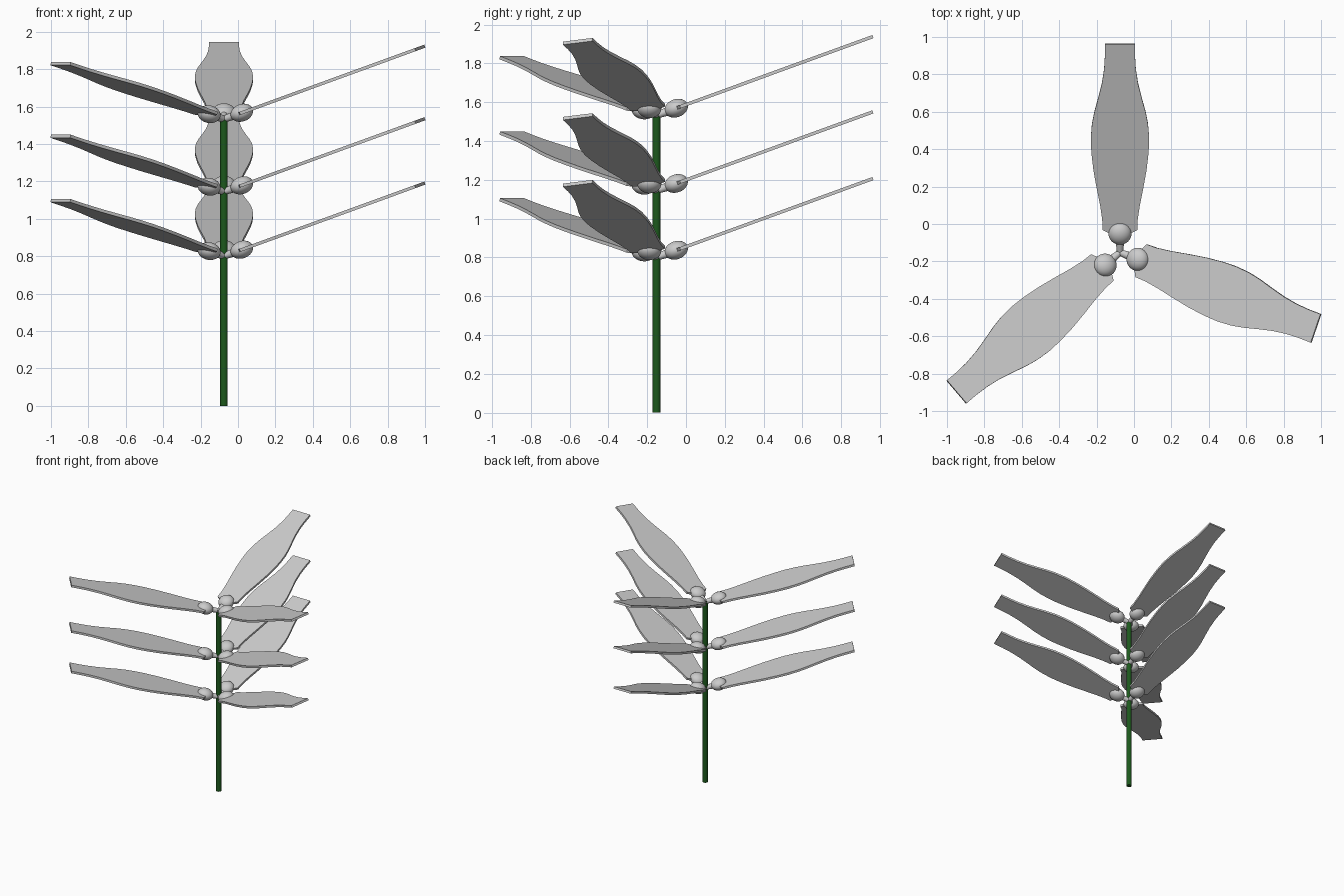
import bpy, bmesh
from math import radians
from mathutils import Matrix, Vector

if "Cube" in bpy.data.objects:
    bpy.data.objects.remove(bpy.data.objects["Cube"])

CX, CY = -0.075, -0.152          # stem axis
HUBS = [1.532, 1.144, 0.80]      # whorl heights


def finish(name, bm, matrix, smooth=True):
    bmesh.ops.recalc_face_normals(bm, faces=bm.faces)
    me = bpy.data.meshes.new(name)
    bm.to_mesh(me)
    bm.free()
    ob = bpy.data.objects.new(name, me)
    bpy.context.collection.objects.link(ob)
    ob.matrix_world = matrix
    if smooth:
        bpy.ops.object.select_all(action='DESELECT')
        bpy.context.view_layer.objects.active = ob
        ob.select_set(True)
        bpy.ops.object.shade_smooth_by_angle(angle=radians(35))
    return ob


def rot(deg, axis):
    return Matrix.Rotation(radians(deg), 4, axis)


# leaf outline: distance from stem, half width
OUTLINE = [(0.108, 0.05), (0.13, 0.093), (0.19, 0.095), (0.27, 0.106), (0.37, 0.125),
           (0.47, 0.142), (0.57, 0.153), (0.65, 0.156), (0.73, 0.15), (0.80, 0.137),
           (0.88, 0.116), (0.96, 0.097), (1.04, 0.085), (1.11, 0.081), (1.187, 0.081)]


def leaf(name, m, thick=0.017):
    bm = bmesh.new()
    rows = []
    for z in (-thick / 2, thick / 2):
        rows.append([[bm.verts.new((x, s * w, z)) for x, w in OUTLINE] for s in (-1, 1)])
    for a, b in rows:                                   # lower and upper faces
        for i in range(len(OUTLINE) - 1):
            bm.faces.new((a[i], a[i + 1], b[i + 1], b[i]))
    for s in (0, 1):                                    # side rims
        a, b = rows[0][s], rows[1][s]
        for i in range(len(OUTLINE) - 1):
            bm.faces.new((a[i], a[i + 1], b[i + 1], b[i]))
    for i in (0, -1):                                   # base and tip ends
        bm.faces.new((rows[0][0][i], rows[0][1][i], rows[1][1][i], rows[1][0][i]))
    finish(name, bm, m)


def bud(name, m):
    bm = bmesh.new()
    bmesh.ops.create_uvsphere(bm, u_segments=32, v_segments=16, radius=0.062)
    bmesh.ops.scale(bm, vec=(1, 1, 0.75), verts=bm.verts)
    bmesh.ops.translate(bm, vec=(0.108, 0, 0), verts=bm.verts)
    finish(name, bm, m)


def stalk(name, m):
    bm = bmesh.new()
    bmesh.ops.create_cone(bm, cap_ends=True, segments=24, radius1=0.016, radius2=0.024,
                          depth=0.09, matrix=Matrix.Translation((0.035, 0, 0)) @ rot(90, 'Y'))
    finish(name, bm, m)


# stem
bm = bmesh.new()
bmesh.ops.create_cone(bm, cap_ends=True, segments=32, radius1=0.02, radius2=0.02, depth=1.545)
stem = finish("stem", bm, Matrix.Translation((CX, CY, 1.545 / 2)))
mat = bpy.data.materials.new("stem_green")
mat.diffuse_color = (0.012, 0.1, 0.012, 1)
mat.use_nodes = True
mat.node_tree.nodes["Principled BSDF"].inputs["Base Color"].default_value = mat.diffuse_color
stem.data.materials.append(mat)

# three whorls of three tilted leaves
POSES = [rot(20, 'X') @ rot(90, 'Z'),
         rot(-20, 'Y') @ rot(-20, 'Z'),
         rot(-139.5, 'Z') @ rot(-14.5, 'Y')]
for h, z in enumerate(HUBS):
    for k, pose in enumerate(POSES):
        m = Matrix.Translation((CX, CY, z)) @ pose
        leaf(f"leaf_{h}_{k}", m)
        bud(f"bud_{h}_{k}", m)
        stalk(f"stalk_{h}_{k}", m)
